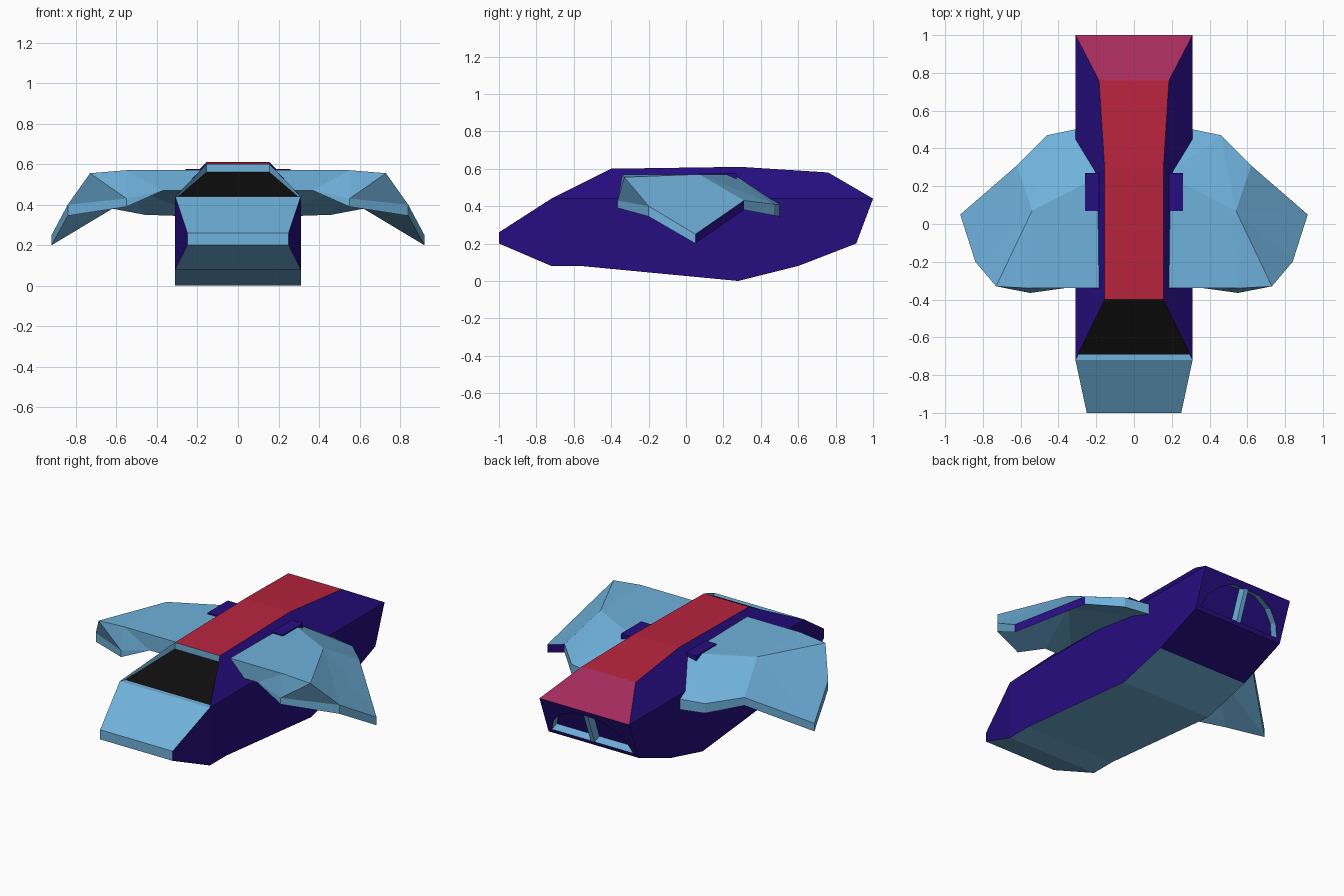
import bpy, bmesh

if "Cube" in bpy.data.objects:
    bpy.data.objects.remove(bpy.data.objects["Cube"])

def lin(c):
    c /= 255
    return c / 12.92 if c <= 0.04045 else ((c + 0.055) / 1.055) ** 2.4

def material(name, r, g, b):
    m = bpy.data.materials.new(name)
    m.diffuse_color = (lin(r), lin(g), lin(b), 1)
    m.use_nodes = True
    m.node_tree.nodes["Principled BSDF"].inputs["Base Color"].default_value = m.diffuse_color
    return m

BLUE, PURPLE, RED, CRIMSON, BLACK = range(5)
MATS = [material("sky_blue", 111, 177, 219), material("deep_purple", 38, 13, 128),
        material("red", 184, 36, 62), material("crimson", 165, 43, 92),
        material("glass_black", 14, 14, 14)]

def build(name, faces):
    """Make one flat-shaded object from (colour, points) faces."""
    bm = bmesh.new()
    for mat, pts in faces:
        f = bm.faces.new([bm.verts.new(p) for p in pts])
        f.material_index = mat
    bmesh.ops.remove_doubles(bm, verts=bm.verts, dist=0.0005)
    bmesh.ops.recalc_face_normals(bm, faces=bm.faces)
    me = bpy.data.meshes.new(name)
    bm.to_mesh(me)
    bm.free()
    for m in MATS:
        me.materials.append(m)
    ob = bpy.data.objects.new(name, me)
    bpy.context.collection.objects.link(ob)
    return ob

def flip(p, s):
    return (p[0] * s, p[1], p[2])

def across(a, b):
    """Quad spanning from the right-hand edge a-b to its mirror."""
    return [a, b, flip(b, -1), flip(a, -1)]

# --- fuselage points on the right-hand side ---
N0, N1 = (.25, -1, .2), (.25, -1, .26)
S, T = (.31, -.72, .44), (.31, 1, .44)
H1, H2 = (.31, -.4, .44), (.31, .29, .44)
A, M, K = (.155, -.4, .6), (.155, .29, .61), (.185, .76, .58)
B1, B2, B3 = (.31, -.72, .08), (.31, -.56, .08), (.31, .28, 0)
B4, B5 = (.31, .6, .08), (.31, .91, .2)
G0, G1 = (.295, -.69, .44), (.155, -.4, .56)     # sunken windscreen

def rear(x, v, depth=0):
    """Point on the sloping rear face, pushed in by depth."""
    return (x, .91 + .09 * v - .936 * depth, .2 + .24 * v + .35 * depth)

ARCH = [(0, .86), (.1, .84), (.19, .66), (.25, .4), (.28, .1)]
D = .05

hull = [(BLUE, across(N0, N1)), (BLUE, across(N1, S)), (BLUE, across(N0, B1)),
        (BLUE, across(B1, B2)), (BLUE, across(B2, B3)), (BLUE, across(B3, B4)),
        (PURPLE, across(B4, B5)), (CRIMSON, across(K, T)),
        (RED, across(A, M)), (RED, across(M, K)),
        (BLUE, across(S, G0)), (BLACK, across(G0, G1)), (BLUE, across(G1, A))]
for s in (1, -1):
    sides = [(PURPLE, [N0, N1, S, B1]),
             (PURPLE, [S, B1, B2, B3, B4, B5, T, H2, H1]),
             (PURPLE, [S, H1, A]), (PURPLE, [H1, H2, M, A]),
             (PURPLE, [H2, K, M]), (PURPLE, [H2, T, K]),
             (BLUE, [S, G0, G1, A])]
    # rear face with an arched recess
    sides.append((PURPLE, [rear(0, 0), B5, T, rear(0, 1)] +
                  [rear(x, v) for x, v in ARCH] + [rear(0, .1)]))
    sides.append((PURPLE, [rear(x, v, D) for x, v in ARCH] + [rear(0, .1, D)]))
    for p, q in zip(ARCH, ARCH[1:] + [(0, .1)]):
        sides.append((BLUE, [rear(*p), rear(*q), rear(*q, D), rear(*p, D)]))
    hull += [(m, [flip(p, s) for p in pts]) for m, pts in sides]
build("fuselage", hull)

# --- strut in the middle of the rear recess ---
w = .014
c = [rear(w, .1), rear(w, .86), rear(w, .86, D), rear(w, .1, D)]
strut = [(BLUE, across(c[i], c[(i + 1) % 4])) for i in range(4)]
strut += [(BLUE, [flip(p, s) for p in c]) for s in (1, -1)]
build("rear_strut", strut)

# --- wings: faceted top, drooping tip, thick rim ---
R0, R1 = (.17, -.34, .57), (.17, .26, .57)
F1, F2, P = (.55, -.34, .57), (.73, -.33, .555), (.54, .07, .57)
E, L, TIP = (.55, -.365, .43), (.84, -.2, .4), (.92, .05, .25)
Q, T2, T1 = (.62, .31, .43), (.46, .47, .41), (.17, .53, .41)
R0C, R0B, PB = (.17, -.34, .47), (.37, -.34, .47), (.54, .07, .49)

def drop(p, d):
    return (p[0], p[1], p[2] - d)

Eb, Lb, TIPb = drop(E, .04), drop(L, .055), drop(TIP, .05)
Qb, T2b, T1b = drop(Q, .05), drop(T2, .06), drop(T1, .07)

for s, side in ((1, "right"), (-1, "left")):
    top = [[R0, F1, P, R1], [F1, F2, P], [F2, L, P], [L, TIP, P], [TIP, Q, P],
           [P, Q, T2], [P, T2, R1], [R1, T2, T1],
           [R0, R0C, R0B, F1], [F1, R0B, E], [F1, E, F2], [F2, E, L]]
    faces = [(BLUE, f) for f in top]
    rim = [(R0B, R0B), (E, Eb), (L, Lb), (TIP, TIPb), (Q, Qb), (T2, T2b), (T1, T1b)]
    for (a, ab), (b, bb) in zip(rim, rim[1:]):
        mat = PURPLE if a == TIP and s == 1 else BLUE
        faces.append((mat, [a, b, bb, ab] if a != ab else [a, b, bb]))
        # underside fan
        mat = PURPLE if a == R0B and s == -1 else BLUE
        faces.append((mat, [ab, bb, PB]))
    faces += [(BLUE, [R0C, R0B, PB]), (BLUE, [T1b, R0C, PB]),
              (BLUE, [R0, R1, T1, T1b, R0C])]
    build(side + "_wing", [(m, [flip(p, s) for p in f]) for m, f in faces])

    # --- small plate at the wing root ---
    lo = [(.15, .07, .5), (.26, .07, .5), (.26, .27, .5), (.15, .27, .5)]
    hi = [drop(p, -.077) for p in lo]
    plate = [lo, hi] + [[lo[i], lo[(i + 1) % 4], hi[(i + 1) % 4], hi[i]] for i in range(4)]
    build(side + "_root_plate", [(PURPLE, [flip(p, s) for p in f]) for f in plate])
